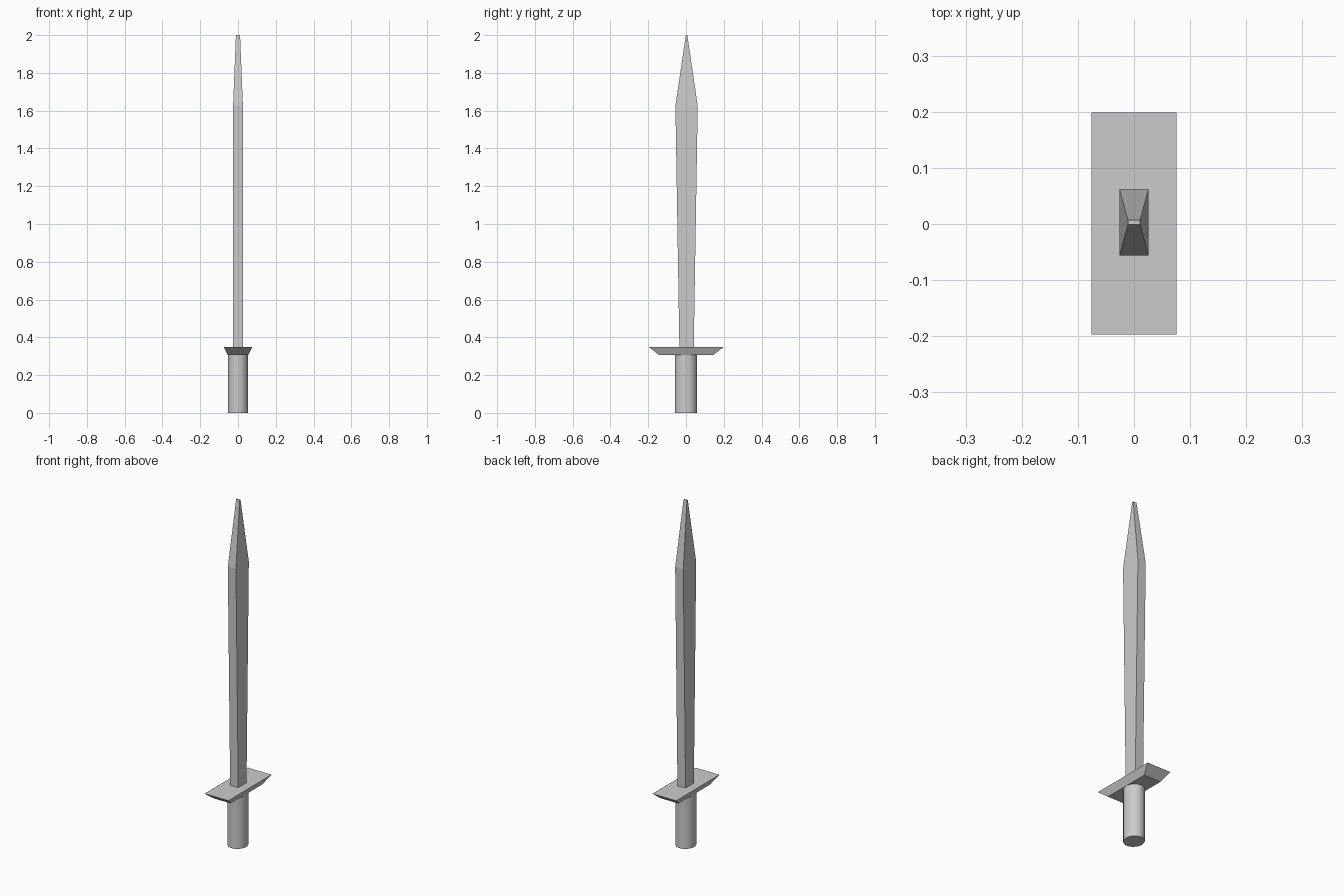
import bpy
import bmesh

if "Cube" in bpy.data.objects:
    bpy.data.objects.remove(bpy.data.objects["Cube"])


def loft(name, sections, y0=0.0):
    """Closed solid through rectangular sections (z, half_x, half_y)."""
    bm = bmesh.new()
    rings = [[bm.verts.new((sx * hx, y0 + sy * hy, z))
              for sx, sy in ((-1, -1), (1, -1), (1, 1), (-1, 1))]
             for z, hx, hy in sections]
    for low, high in zip(rings, rings[1:]):
        for i in range(4):
            j = (i + 1) % 4
            bm.faces.new((low[i], low[j], high[j], high[i]))
    bm.faces.new(rings[0][::-1])
    bm.faces.new(rings[-1])
    mesh = bpy.data.meshes.new(name)
    bm.to_mesh(mesh)
    bm.free()
    obj = bpy.data.objects.new(name, mesh)
    bpy.context.collection.objects.link(obj)
    return obj


# Grip: slightly oval smooth cylinder
bpy.ops.mesh.primitive_cylinder_add(vertices=32, radius=1, depth=0.307,
                                    location=(0, 0, 0.1535))
grip = bpy.context.object
grip.name = "grip"
grip.scale = (0.053, 0.058, 1)
bpy.ops.object.transform_apply(location=False, rotation=False, scale=True)
bpy.ops.object.shade_smooth_by_angle()

# Crossguard: flares outward toward the top
loft("crossguard", [(0.307, 0.054, 0.144), (0.349, 0.076, 0.198)], y0=0.001)

# Blade: widens slowly, then tapers to a narrow blunt tip
loft("blade", [(0.347, 0.026, 0.038), (1.625, 0.026, 0.059),
               (2.0, 0.011, 0.004)], y0=0.003)
